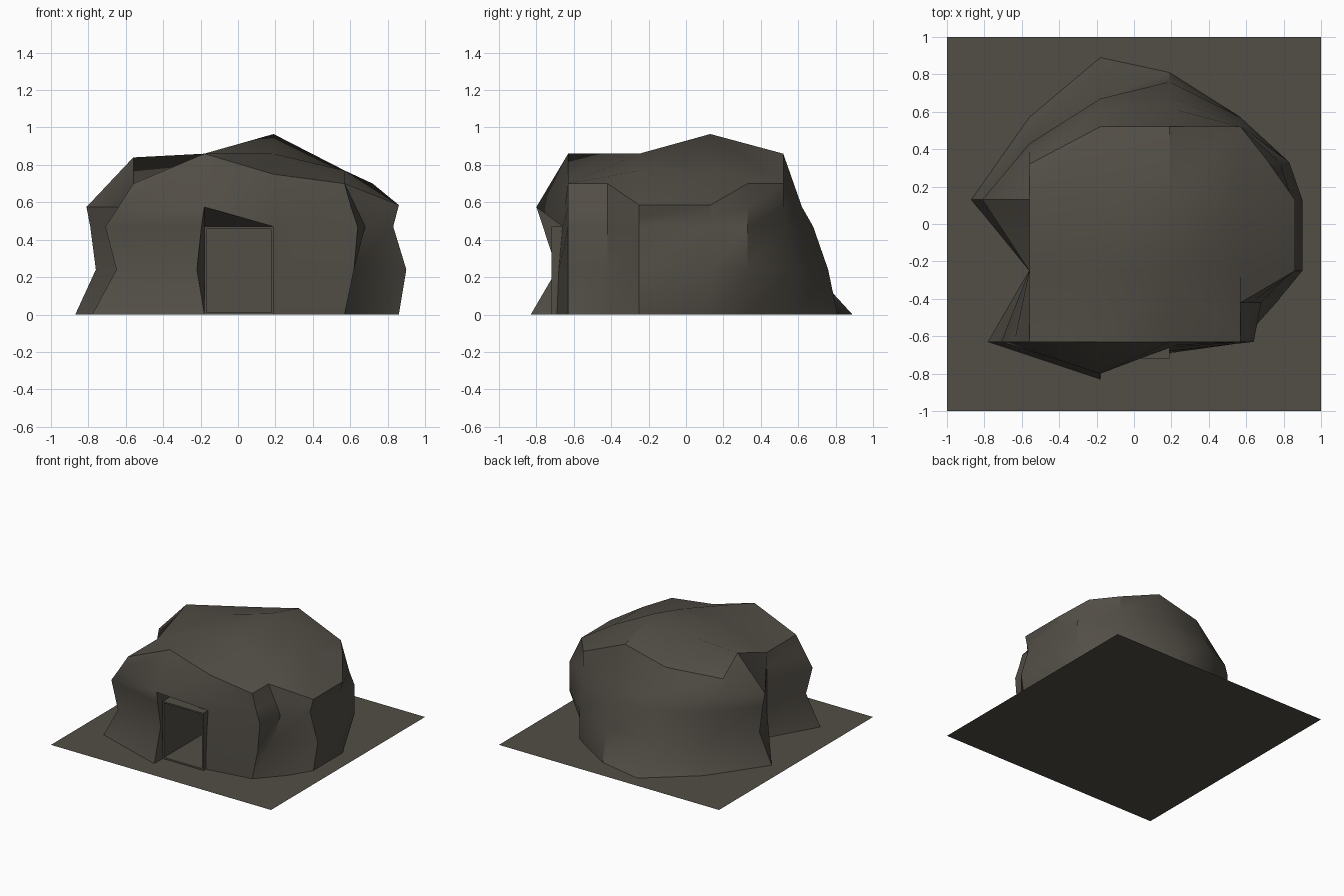
import bpy, bmesh
from mathutils import Vector

if "Cube" in bpy.data.objects:
    bpy.data.objects.remove(bpy.data.objects["Cube"])

stone = bpy.data.materials.new("dark_brown_stone")
stone.diffuse_color = (0.085, 0.076, 0.062, 1)
stone.use_nodes = True
stone.node_tree.nodes["Principled BSDF"].inputs["Base Color"].default_value = stone.diffuse_color


def finish(bm, name, angle=None, recalc=True):
    if recalc:
        bmesh.ops.recalc_face_normals(bm, faces=bm.faces[:])
    me = bpy.data.meshes.new(name)
    bm.to_mesh(me)
    bm.free()
    ob = bpy.data.objects.new(name, me)
    bpy.context.collection.objects.link(ob)
    me.materials.append(stone)
    if angle:
        bpy.ops.object.select_all(action='DESELECT')
        ob.select_set(True)
        bpy.context.view_layer.objects.active = ob
        bpy.ops.object.shade_smooth_by_angle(angle=angle)
    return ob


# Ground slab
bm = bmesh.new()
bmesh.ops.create_grid(bm, x_segments=1, y_segments=1, size=1)
finish(bm, "ground_slab", recalc=False)

# Rock columns, counterclockwise from front left:
# (fixed axis, its value, offsets at the four wall levels, roof offset, roof height)
columns = [
    ('y', -.63, (-.78, -.65, -.71, -.64), -.56, .70),
    ('x', -.18, (-.83, -.69, -.765, -.80), -.63, .86),
    ('x', .19, (-.69, -.68, -.66, -.65), -.63, .75),
    ('y', -.63, (.57, .62, .64, .605), .57, .70),
    ('y', -.42, (.76, .61, .68, .63), .57, .70),
    ('y', -.25, (.86, .90, .83, .845), .86, .585),
    ('y', .13, (.86, .90, .83, .845), .86, .585),
    ('y', .33, (.72, .83, .83, .78), .72, .70),
    ('x', .57, (.57, .57, .53, .52), .52, .70),
    ('x', .19, (.81, .76, .68, .62), .52, .86),
    ('x', -.18, (.89, .67, .67, .61), .52, .77),
    ('x', -.56, (.57, .43, .43, .40), .32, .70),
    ('y', .13, (-.87, -.76, -.79, -.81), -.56, .84),
    ('y', -.25, (-.56, -.56, -.56, -.56), -.56, .70),
]
bm = bmesh.new()
wall = []
for axis, fixed, offs, top, h in columns:
    heights = (0, .24, .47, min(.575, (.47 + h) / 2), h)
    wall.append([bm.verts.new((fixed, o, z) if axis == 'x' else (o, fixed, z))
                 for o, z in zip(offs + (top,), heights)])
wall[1][1].co.x = -.22
wall[1][2].co.x = -.195

# Walls, leaving the doorway open
n = len(wall)
for i in range(n):
    a, b = wall[i], wall[(i + 1) % n]
    for k in range(4):
        if i == 1 and k < 2:
            continue
        if i == 1 and k == 2:
            bm.faces.new((b[2], b[3], a[3]))
        else:
            bm.faces.new((a[k], b[k], b[k + 1], a[k + 1]))

# Roof
inner = [bm.verts.new(p) for p in (
    (-.18, -.25, .86), (.19, -.25, .86), (.57, -.25, .77),
    (-.18, .13, .86), (.19, .13, .965), (.57, .13, .77))]
r = [c[4] for c in wall] + inner
for f in ((0, 1, 14, 13), (1, 2, 15, 14), (2, 3, 4, 16, 15), (4, 5, 16),
          (5, 6, 19, 16), (6, 7, 8, 19), (13, 14, 17, 12), (14, 15, 18, 17),
          (15, 16, 19, 18), (12, 17, 10, 11), (17, 18, 9, 10), (18, 19, 8, 9)):
    bm.faces.new([r[j] for j in f])

# Doorway reveal running back to the door frame
left, right = wall[1], wall[2]
back = [bm.verts.new((-.18, -.6, z)) for z in (0, .24, .47)]
corner = bm.verts.new((.19, -.6, .47))
for k in range(2):
    bm.faces.new((left[k], left[k + 1], back[k + 1], back[k]))
bm.faces.new((left[2], left[3], back[2]))
bm.faces.new((left[3], right[2], corner, back[2]))
finish(bm, "cave_rock", 0.6)

# Door frame: a box hollowed from the front into a deep passage
bm = bmesh.new()
bmesh.ops.create_cube(bm, size=1)
for v in bm.verts:
    v.co = Vector((.005 + v.co.x * .37, -.335 + v.co.y * .77, .235 + v.co.z * .47))
front = min(bm.faces, key=lambda f: f.calc_center_median().y)
bottom = min(bm.faces, key=lambda f: f.calc_center_median().z)
bmesh.ops.inset_region(bm, faces=[front], thickness=.017)
ext = bmesh.ops.extrude_discrete_faces(bm, faces=[front])
bmesh.ops.translate(bm, verts=ext['faces'][0].verts[:], vec=(0, .74, 0))
bmesh.ops.delete(bm, geom=[bottom], context='FACES_ONLY')
finish(bm, "door_frame", recalc=False)
